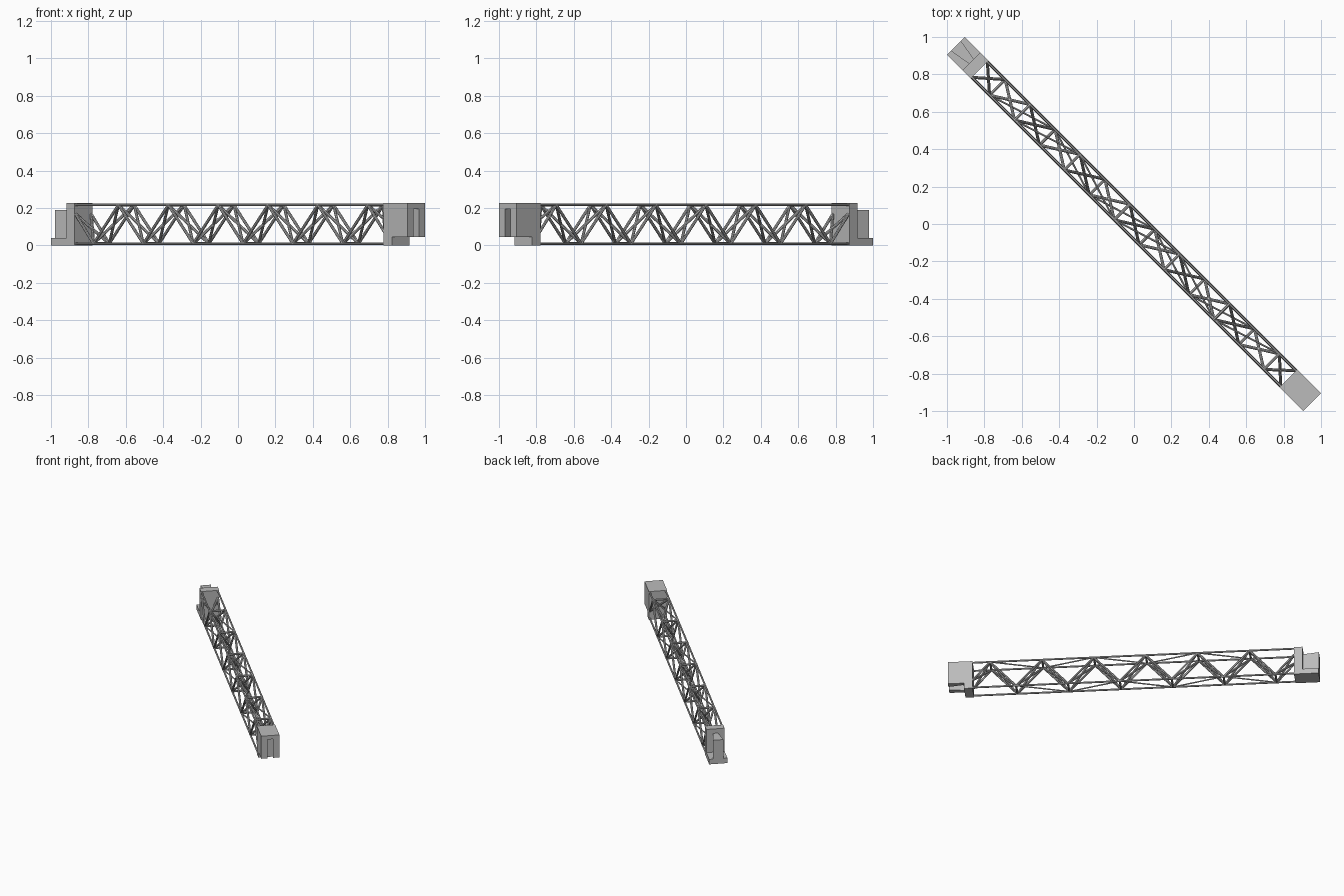
import bpy, bmesh, math
from mathutils import Vector, Matrix

if "Cube" in bpy.data.objects:
    bpy.data.objects.remove(bpy.data.objects["Cube"])

# Everything is modelled along local X, then turned onto the diagonal
TURN = -math.pi / 4
HALF_W, HEIGHT = 0.067, 0.225
END, STEP, ROOT = 1.347, 1.23, 1.168
RAIL_Y, LOW, HIGH = 0.059, 0.009, 0.216
PITCH = 0.377

grey = bpy.data.materials.new("steel_grey")
grey.diffuse_color = (0.5, 0.5, 0.5, 1)
grey.use_nodes = True
grey.node_tree.nodes["Principled BSDF"].inputs["Base Color"].default_value = grey.diffuse_color


def finish(name, bm):
    bmesh.ops.recalc_face_normals(bm, faces=bm.faces)
    mesh = bpy.data.meshes.new(name)
    bm.to_mesh(mesh)
    bm.free()
    mesh.materials.append(grey)
    obj = bpy.data.objects.new(name, mesh)
    bpy.context.collection.objects.link(obj)
    obj.rotation_euler.z = TURN
    return obj


def prism(name, points, sweep):
    """Extrude a closed outline of 3D points along a vector."""
    bm = bmesh.new()
    face = bm.faces.new([bm.verts.new(p) for p in points])
    out = bmesh.ops.extrude_face_region(bm, geom=[face])
    moved = [v for v in out["geom"] if isinstance(v, bmesh.types.BMVert)]
    bmesh.ops.translate(bm, verts=moved, vec=sweep)
    return finish(name, bm)


def side_profile(name, outline):
    return prism(name, [(x, -HALF_W, z) for x, z in outline], (0, 2 * HALF_W, 0))


def bars(name, segments, radius):
    """Round bars joining pairs of points."""
    bm = bmesh.new()
    for a, b in segments:
        a, b = Vector(a), Vector(b)
        d = b - a
        m = Matrix.Translation((a + b) / 2) @ d.to_track_quat('Z', 'Y').to_matrix().to_4x4()
        bmesh.ops.create_cone(bm, cap_ends=True, segments=8, radius1=radius,
                              radius2=radius, depth=d.length, matrix=m)
    return finish(name, bm)


# Socket end: overhanging block with a dovetail slot open at the bottom
socket = side_profile("socket_block", [(ROOT, 0), (STEP, 0), (STEP, 0.045),
                                       (END, 0.045), (END, HEIGHT), (ROOT, HEIGHT)])
slot = prism("slot_cutter", [(END + 0.01, -0.018, 0.02), (END + 0.01, 0.018, 0.02),
                             (STEP + 0.005, 0.04, 0.02), (STEP + 0.005, -0.04, 0.02)],
             (0, 0, 0.175))
slot.hide_render = True
slot.hide_viewport = True
cut = socket.modifiers.new("slot", 'BOOLEAN')
cut.operation, cut.solver, cut.object = 'DIFFERENCE', 'EXACT', slot

# Tongue end: upright block with a foot plate and a dovetail tongue
side_profile("tongue_block", [(-ROOT, 0), (-END, 0), (-END, 0.04),
                              (-STEP, 0.04), (-STEP, HEIGHT), (-ROOT, HEIGHT)])
prism("dovetail_tongue", [(-END, -0.038, 0.04), (-END, 0.038, 0.04),
                          (-STEP, 0.018, 0.04), (-STEP, -0.018, 0.04)], (0, 0, 0.15))

# Four long rails
bars("rails", [((-ROOT, y, z), (ROOT, y, z))
               for y in (-RAIL_Y, RAIL_Y) for z in (LOW, HIGH)], 0.007)

# Alternating low and high nodes along the beam
low = [-1.033 + PITCH * i for i in range(6)]
high = [x + PITCH / 2 for x in low]
nodes = sorted([(x, LOW) for x in low] + [(x, HIGH) for x in high])
nodes = [(-ROOT, HIGH - 0.05)] + nodes + [(ROOT, LOW + 0.06)]

# Zigzag bars on both sides, and crossed bars through the inside
web, cross = [], []
for (xa, za), (xb, zb) in zip(nodes, nodes[1:]):
    for y in (-RAIL_Y, RAIL_Y):
        web.append(((xa, y, za), (xb, y, zb)))
        cross.append(((xa, y, za), (xb, -y, zb)))
bars("side_zigzag", web, 0.008)
bars("inner_cross_braces", cross, 0.008)

# Rungs across the beam at every node
bars("rungs", [((x, -RAIL_Y, z), (x, RAIL_Y, z)) for x, z in nodes[1:-1]], 0.008)

# Slim lacing in the upper and lower planes
lacing = []
for xs, z in ((low, LOW), (high, HIGH)):
    for i, (a, b) in enumerate(zip(xs, xs[1:])):
        y = RAIL_Y if i % 2 else -RAIL_Y
        lacing.append(((a, y, z), (b, -y, z)))
bars("plane_lacing", lacing, 0.005)
